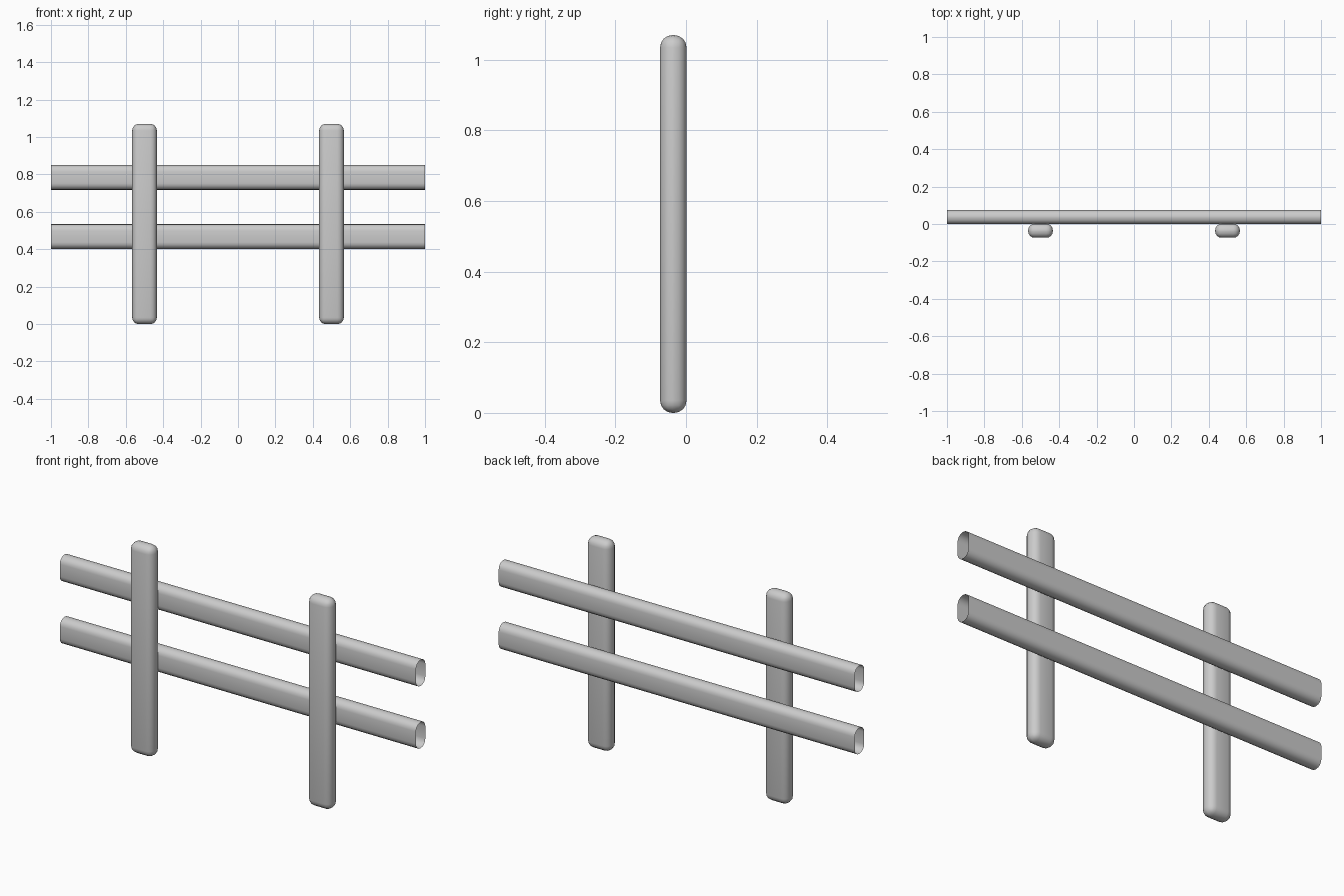
import bpy
import bmesh

if "Cube" in bpy.data.objects:
    bpy.data.objects.remove(bpy.data.objects["Cube"], do_unlink=True)

grey = bpy.data.materials.new("light_grey")
grey.use_nodes = True
grey.diffuse_color = (0.6, 0.6, 0.6, 1)
grey.node_tree.nodes["Principled BSDF"].inputs["Base Color"].default_value = grey.diffuse_color

THICK = 0.075
WIDTH = 0.132
ROUND = 0.035


def bar(name, size, center, open_ends=False):
    """Rounded bar; with open_ends only the long edges are rounded and the x caps removed."""
    bm = bmesh.new()
    bmesh.ops.create_cube(bm, size=1)
    bmesh.ops.scale(bm, vec=size, verts=bm.verts)
    if open_ends:
        caps = [f for f in bm.faces if abs(f.normal.x) > 0.9]
        bmesh.ops.delete(bm, geom=caps, context='FACES_ONLY')
        edges = [e for e in bm.edges
                 if abs(e.verts[0].co.x - e.verts[1].co.x) > 0.1]
    else:
        edges = bm.edges[:]
    bmesh.ops.bevel(bm, geom=edges, offset=ROUND, segments=4, profile=0.5,
                    affect='EDGES', clamp_overlap=True)
    mesh = bpy.data.meshes.new(name)
    bm.to_mesh(mesh)
    bm.free()
    mesh.materials.append(grey)
    obj = bpy.data.objects.new(name, mesh)
    obj.location = center
    bpy.context.collection.objects.link(obj)
    bpy.ops.object.select_all(action='DESELECT')
    obj.select_set(True)
    bpy.context.view_layer.objects.active = obj
    bpy.ops.object.shade_smooth_by_angle()


# Upright posts at the front
for side, x in (("right", -0.5), ("left", 0.5)):
    bar(side + "_post", (WIDTH, THICK, 1.07), (x, -0.036, 0.535))

# Hollow horizontal rails behind the posts
for level, z in (("lower", 0.468), ("upper", 0.784)):
    bar(level + "_rail", (2, THICK, WIDTH), (0, 0.037, z), open_ends=True)
